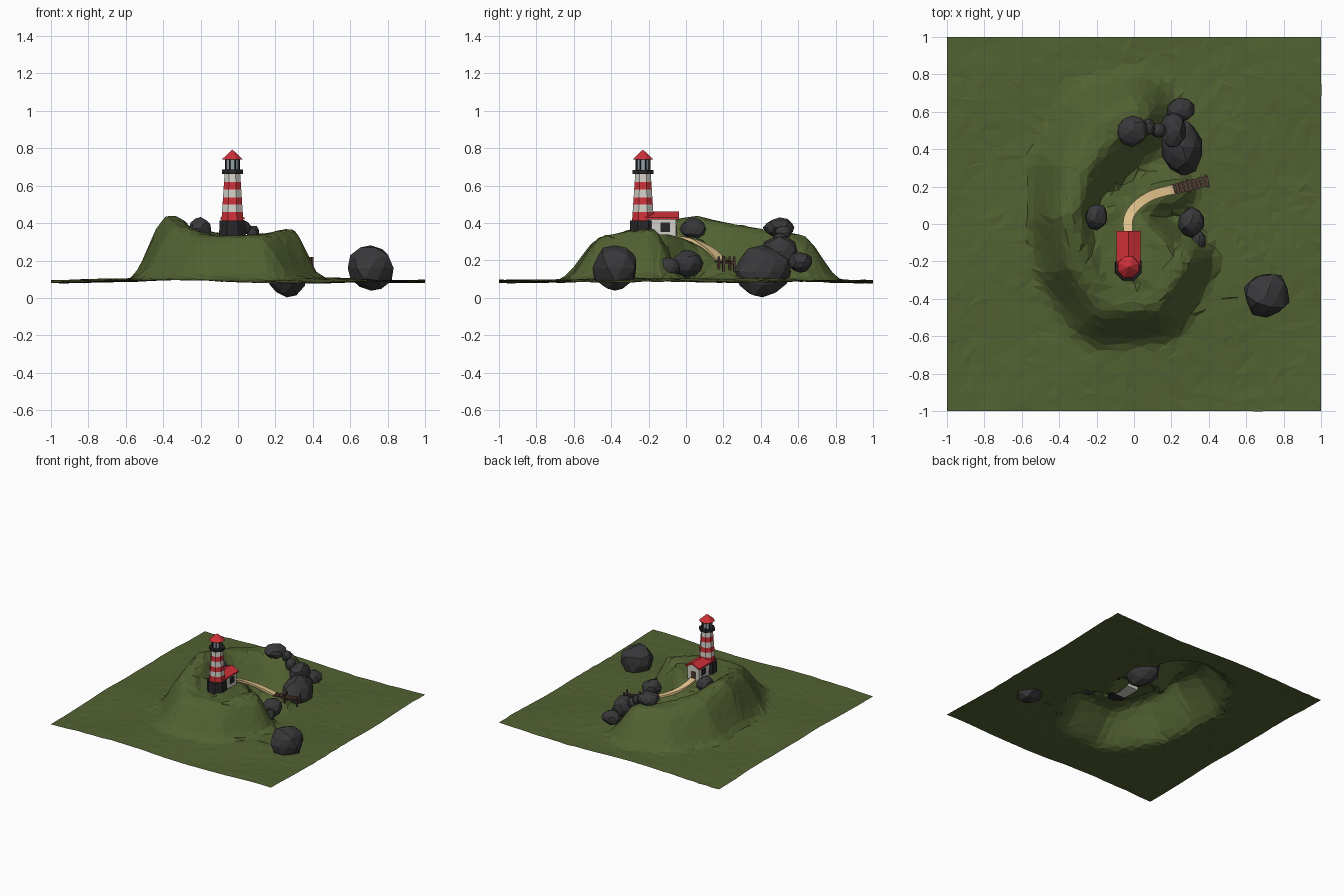
import bpy, bmesh, math, random
from mathutils import Vector, Matrix

if "Cube" in bpy.data.objects:
    bpy.data.objects.remove(bpy.data.objects["Cube"])
random.seed(4)

def mat(name, r, g, b):
    m = bpy.data.materials.new(name)
    m.diffuse_color = (r, g, b, 1)
    m.use_nodes = True
    m.node_tree.nodes["Principled BSDF"].inputs["Base Color"].default_value = m.diffuse_color
    return m

GRASS = mat("grass", .085, .12, .032)
STONE = mat("stone", .04, .04, .043)
BLACK = mat("dark_paint", .02, .02, .022)
RED = mat("red_paint", .62, .03, .04)
WHITE = mat("white_paint", .65, .63, .58)
SAND = mat("sand", .8, .58, .28)
WOOD = mat("wood", .09, .045, .035)
GLASS = mat("glass", .3, .36, .4)

def make(name, bm, material):
    bmesh.ops.recalc_face_normals(bm, faces=bm.faces)
    me = bpy.data.meshes.new(name)
    bm.to_mesh(me)
    bm.free()
    me.materials.append(material)
    ob = bpy.data.objects.new(name, me)
    bpy.context.collection.objects.link(ob)
    return ob

def box(name, c, size, material, rot=0):
    bm = bmesh.new()
    bmesh.ops.create_cube(bm, size=1, matrix=Matrix.Translation(c) @ Matrix.Rotation(rot, 4, 'Z')
                          @ Matrix.Diagonal((*size, 1)))
    return make(name, bm, material)

def frustum(name, x, y, z0, z1, r0, r1, material, n=8):
    bm = bmesh.new()
    bmesh.ops.create_cone(bm, cap_ends=True, segments=n, radius1=r0, radius2=r1, depth=z1 - z0,
                          matrix=Matrix.Translation((x, y, (z0 + z1) / 2)) @ Matrix.Rotation(math.pi / n, 4, 'Z'))
    return make(name, bm, material)

def smooth(a, b, t):
    t = min(1, max(0, (t - a) / (b - a)))
    return t * t * (3 - 2 * t)

def along(x, y, a, b):
    """distance to a segment in plan, and position along it"""
    dx, dy = b[0] - a[0], b[1] - a[1]
    t = min(1, max(0, ((x - a[0]) * dx + (y - a[1]) * dy) / (dx * dx + dy * dy)))
    return math.hypot(x - a[0] - dx * t, y - a[1] - dy * t), t

# hill: crest line and plateau as (x, y, height, spread)
CREST = [(.26, -.2, .265, .2), (.1, -.4, .235, .26), (-.15, -.41, .235, .28), (-.3, -.2, .29, .26),
         (-.35, .04, .335, .24), (-.31, .28, .29, .28), (-.16, .5, .25, .32), (.0, .58, .24, .27)]
PLATEAU = [(-.15, -.3, .235, .3), (-.1, -.05, .225, .28), (.08, -.2, .24, .28)]
PATH = [(-.03, -.06, .325), (-.03, .03, .31), (.015, .1, .275), (.1, .155, .235), (.21, .185, .195)]

def ground(x, y):
    h = 0
    for line, s in ((CREST, .1), (PLATEAU, .4)):
        for a, b in zip(line, line[1:]):
            d, t = along(x, y, a, b)
            top, r = a[2] + (b[2] - a[2]) * t, a[3] + (b[3] - a[3]) * t
            h = max(h, top * (1 - smooth(s, 1, d / r)))
    base = .088 + .015 * (1 - smooth(.4, 1, math.hypot(x, y)))
    z = base + h + .005 * math.sin(5 * x + 3 * y) + .004 * math.sin(7 * y - 4 * x)
    # settle the ground to the path
    d, pz = min((along(x, y, a, b)[0], a[2] + (b[2] - a[2]) * along(x, y, a, b)[1])
                for a, b in zip(PATH, PATH[1:]))
    w = 1 - smooth(.04, .15, d)
    return z + (pz - .006 - z) * w

# terrain sheet
bm = bmesh.new()
bmesh.ops.create_grid(bm, x_segments=56, y_segments=56, size=1)
for v in bm.verts:
    if abs(v.co.x) < .99 and abs(v.co.y) < .99:
        v.co.x += random.uniform(-.01, .01)
        v.co.y += random.uniform(-.01, .01)
    v.co.z = ground(v.co.x, v.co.y) + random.uniform(-.0025, .0025)
bmesh.ops.triangulate(bm, faces=bm.faces)
terrain = make("terrain", bm, GRASS)
if terrain.data.polygons[0].normal.z < 0:
    terrain.data.flip_normals()
dec = terrain.modifiers.new("facets", 'DECIMATE')
dec.ratio = .3

# rocks: hulls of jittered spheres, as centre and radii
ROCKS = [(.71, -.38, .16, .125, .125, .125), (.26, .41, .14, .115, .15, .14), (.21, .5, .25, .07, .1, .09),
         (.25, .61, .19, .075, .07, .055), (-.01, .5, .375, .085, .085, .055), (.08, .52, .35, .035, .045, .04),
         (.13, .5, .3, .045, .04, .05), (-.2, .04, .37, .065, .072, .06), (.305, .01, .185, .07, .08, .075),
         (.345, -.09, .165, .04, .065, .05)]
for i, (x, y, z, a, b, c) in enumerate(ROCKS):
    bm = bmesh.new()
    bmesh.ops.create_icosphere(bm, subdivisions=2, radius=1)
    for v in bm.verts:
        v.co = v.co * random.uniform(.88, 1.06)
        v.co = Vector((x + a * v.co.x, y + b * v.co.y, max(.003, z + c * v.co.z)))
    hull = bmesh.ops.convex_hull(bm, input=bm.verts)
    bmesh.ops.delete(bm, geom=[g for g in hull["geom_interior"] if isinstance(g, bmesh.types.BMVert)],
                     context='VERTS')
    make(f"rock_{i + 1}", bm, STONE)

# lighthouse tower
LX, LY = -.03, -.23
frustum("tower_base", LX, LY, .3, .415, .078, .074, BLACK)
levels = [.415, .46, .498, .537, .58, .62, .665]
rad = lambda z: .063 - (z - .415) * .072
for i, (a, b) in enumerate(zip(levels, levels[1:])):
    frustum(f"tower_band_{i + 1}", LX, LY, a, b, rad(a), rad(b), WHITE if i % 2 else RED)
frustum("gallery", LX, LY, .663, .685, .06, .06, BLACK)
frustum("lantern_glass", LX, LY, .685, .742, .036, .036, GLASS)
for i in range(8):
    t = (i + .5) * math.pi / 4
    box(f"lantern_bar_{i + 1}", (LX + .038 * math.cos(t), LY + .038 * math.sin(t), .713), (.007, .007, .06), BLACK, t)
frustum("lantern_roof", LX, LY, .74, .793, .06, 0, RED)

# keeper's house: walls, door, windows and gable roof
box("house_walls", (LX, -.13, .36), (.105, .155, .14), WHITE)
box("house_door", (LX, -.052, .355), (.036, .006, .065), WOOD)
for s in (-1, 1):
    box("house_window", (LX + s * .053, -.11, .378), (.006, .05, .05), BLACK)
profile = [(-.064, .418), (0, .448), (.064, .418), (.064, .43), (0, .461), (-.064, .43)]
bm = bmesh.new()
face = bm.faces.new([bm.verts.new((LX + x, -.22, z)) for x, z in profile])
ext = bmesh.ops.extrude_face_region(bm, geom=[face])
bmesh.ops.translate(bm, vec=(0, .183, 0), verts=[g for g in ext["geom"] if isinstance(g, bmesh.types.BMVert)])
make("house_roof", bm, RED)
bm = bmesh.new()
ends = [[bm.verts.new((LX + x, y, z)) for x, z in ((-.052, .42), (.052, .42), (0, .45))] for y in (-.205, -.053)]
for e in ends:
    bm.faces.new(e)
make("house_gables", bm, WHITE)

# footpath ribbon
bm = bmesh.new()
rows = []
N = 16
for i in range(N + 1):
    u = i / N * (len(PATH) - 1)
    k = min(int(u), len(PATH) - 2)
    t = u - k
    p = [Vector(PATH[min(max(k + j, 0), len(PATH) - 1)]) for j in (-1, 0, 1, 2)]
    c = .5 * (2 * p[1] + (p[2] - p[0]) * t + (2 * p[0] - 5 * p[1] + 4 * p[2] - p[3]) * t ** 2
              + (3 * p[1] - p[0] - 3 * p[2] + p[3]) * t ** 3)
    d = (p[2] - p[0]).lerp(p[3] - p[1], t)
    side = Vector((-d.y, d.x, 0)).normalized() * .025
    up = Vector((0, 0, .009))
    rows.append([bm.verts.new(q) for q in (c - side + up, c + side + up, c + side - up, c - side - up)])
for a, b in zip(rows, rows[1:]):
    for j in range(4):
        bm.faces.new((a[j], a[(j + 1) % 4], b[(j + 1) % 4], b[j]))
bm.faces.new(rows[0])
bm.faces.new(rows[-1])
make("footpath", bm, SAND)

# jetty: planks, beams and posts
A, B = Vector((.2, .182, .197)), Vector((.4, .232, .19))
yaw = math.atan2(B.y - A.y, B.x - A.x)
across = Vector((-math.sin(yaw), math.cos(yaw), 0))
for i in range(9):
    box(f"plank_{i + 1}", A.lerp(B, (i + .5) / 9), (.019, .056, .008), WOOD, yaw + random.uniform(-.06, .06))
for s in (-1, 1):
    box("jetty_beam", A.lerp(B, .5) + across * s * .02 - Vector((0, 0, .007)), (.2, .008, .008), WOOD, yaw)
    for t in (.45, .95):
        p = A.lerp(B, t) + across * s * .03
        box("jetty_post", (p.x, p.y, .18), (.012, .012, .08), WOOD, yaw)
